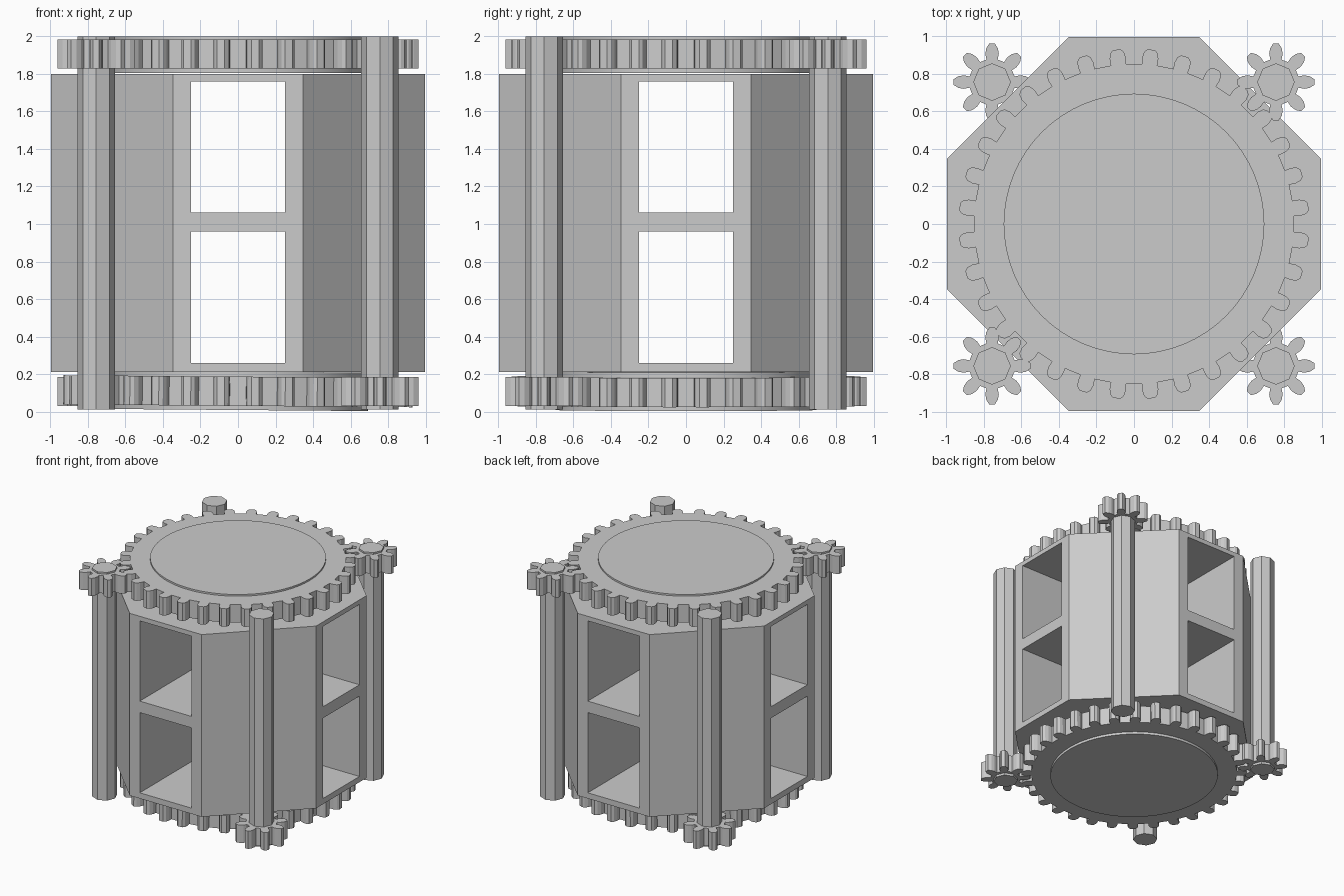
import bpy, bmesh, math

if "Cube" in bpy.data.objects:
    bpy.data.objects.remove(bpy.data.objects["Cube"])

grey = bpy.data.materials.new("plain_grey")
grey.diffuse_color = (0.6, 0.6, 0.6, 1)
grey.use_nodes = True
grey.node_tree.nodes["Principled BSDF"].inputs["Base Color"].default_value = grey.diffuse_color


def prism(name, points, z0, z1, loc=(0, 0, 0)):
    """Closed flat outline extruded from z0 to z1."""
    bm = bmesh.new()
    low = [bm.verts.new((x, y, z0)) for x, y in points]
    high = [bm.verts.new((x, y, z1)) for x, y in points]
    bm.faces.new(low[::-1])
    bm.faces.new(high)
    n = len(points)
    for i in range(n):
        j = (i + 1) % n
        bm.faces.new((low[i], low[j], high[j], high[i]))
    bmesh.ops.recalc_face_normals(bm, faces=bm.faces)
    mesh = bpy.data.meshes.new(name)
    bm.to_mesh(mesh)
    bm.free()
    mesh.materials.append(grey)
    ob = bpy.data.objects.new(name, mesh)
    ob.location = loc
    bpy.context.collection.objects.link(ob)
    return ob


def circle(r, n):
    return [(r * math.cos(2 * math.pi * i / n), r * math.sin(2 * math.pi * i / n)) for i in range(n)]


def gear_outline(teeth, tooth, offset=0.0):
    """tooth = (radius, half width) pairs from root to tip, mirrored for each tooth."""
    side = [(r, -w) for r, w in tooth] + [(r, w) for r, w in reversed(tooth)]
    pts = []
    for k in range(teeth):
        a = 2 * math.pi * (k + offset) / teeth
        c, s = math.cos(a), math.sin(a)
        pts += [(r * c - w * s, r * s + w * c) for r, w in side]
    return pts


def select_only(ob):
    bpy.ops.object.select_all(action='DESELECT')
    ob.select_set(True)
    bpy.context.view_layer.objects.active = ob


# Eight-sided body
A, B = 0.997, 0.347
body = prism("body", [(A, -B), (A, B), (B, A), (-B, A), (-A, B), (-A, -B), (-B, -A), (B, -A)], 0.21, 1.80)

# Cross-shaped tunnels on two levels
W, L = 0.25, 1.2
cross = [(L, -W), (L, W), (W, W), (W, L), (-W, L), (-W, W),
         (-L, W), (-L, -W), (-W, -W), (-W, -L), (W, -L), (W, -W)]
for z0, z1 in ((0.26, 0.96), (1.06, 1.76)):
    cutter = prism("tunnel_cutter", cross, z0, z1)
    cutter.hide_render = True
    mod = body.modifiers.new("tunnels", 'BOOLEAN')
    mod.operation = 'DIFFERENCE'
    mod.solver = 'EXACT'
    mod.object = cutter
    select_only(body)
    bpy.ops.object.modifier_apply(modifier=mod.name)
    bpy.data.objects.remove(cutter)

# Large ring gears with round hubs, top and bottom
big = gear_outline(32, [(0.853, 0.04), (0.89, 0.043), (0.918, 0.036), (0.934, 0.02)], 0.5)
for label, zc, tilt in (("top", 1.907, 0.0), ("bottom", 0.108, 0.008)):
    gear = prism(label + "_gear", big, -0.078, 0.078, (0, 0, zc))
    hub = prism(label + "_hub", circle(0.695, 64), -0.102 if not tilt else -0.1, 0.093 if not tilt else 0.105, (0, 0, zc))
    gear.rotation_euler.y = hub.rotation_euler.y = tilt
    select_only(hub)
    bpy.ops.object.shade_smooth_by_angle(angle=math.radians(30))

# Corner rods, each with a pinion at the top or bottom
small = gear_outline(8, [(0.12, 0.03), (0.15, 0.036), (0.18, 0.031), (0.205, 0.015)])
P = 0.757
for sx, sy, side in ((-1, -1, "left_front"), (1, -1, "right_front"), (1, 1, "right_back"), (-1, 1, "left_back")):
    prism(side + "_rod", circle(0.1, 8), 0.01, 2.0, (sx * P, sy * P, 0))
    z0 = 1.83 if sx == sy else 0.03
    prism(side + "_pinion", small, z0, z0 + 0.155, (sx * P, sy * P, 0))
